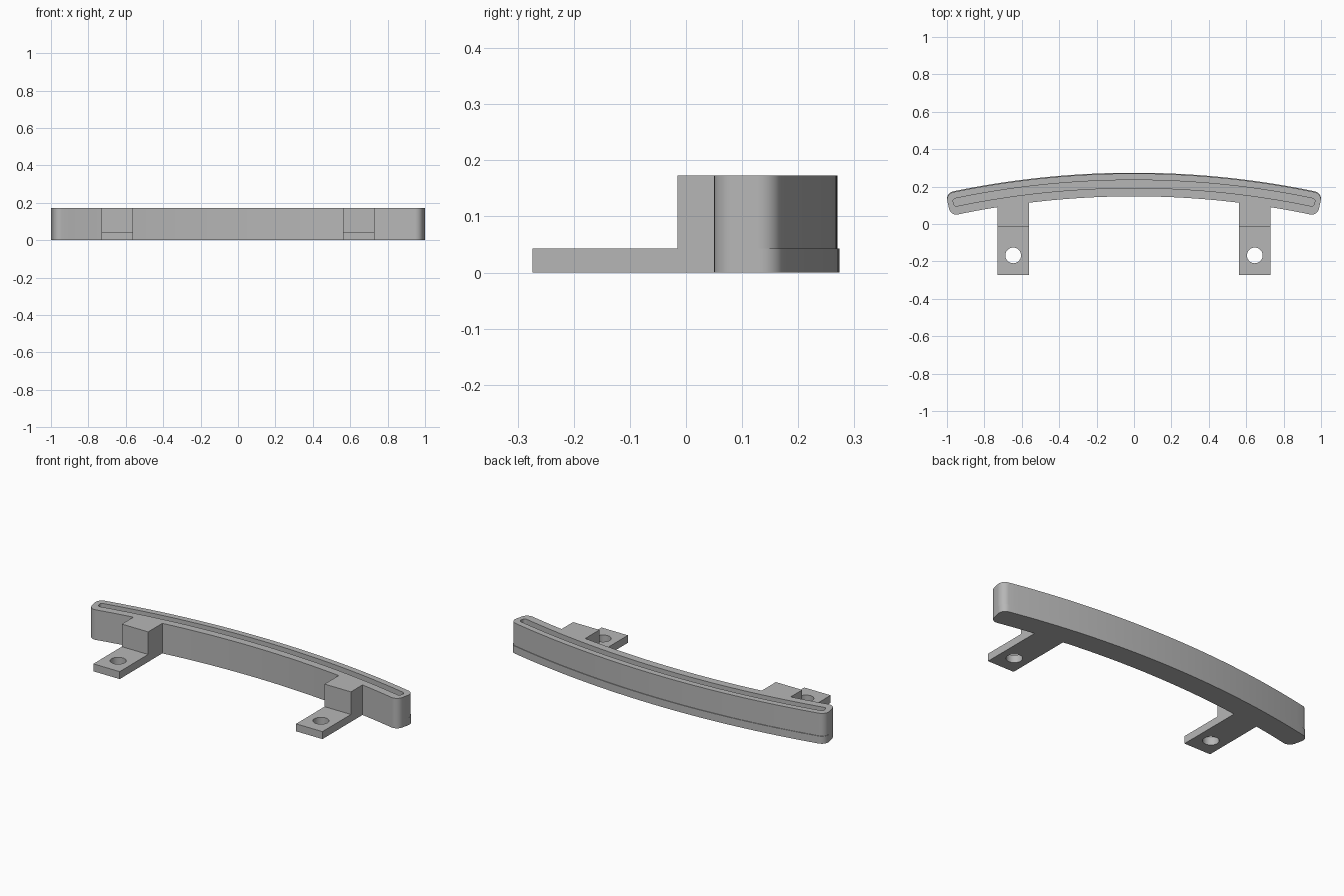
import bpy, bmesh
from math import sin, cos, pi, sqrt

cube = bpy.data.objects.get("Cube")
if cube:
    bpy.data.objects.remove(cube, do_unlink=True)

CY = -4.476                       # centre of the bar's arc
INNER, OUTER, SWEEP = 4.624, 4.75, 0.2137
TAB_IN, TAB_OUT = 0.562, 0.73     # tab sides
PLATE, TOP = 0.043, 0.173         # heights

grey = bpy.data.materials.new("plain_grey")
grey.use_nodes = True
grey.diffuse_color = (0.47, 0.47, 0.47, 1)
grey.node_tree.nodes["Principled BSDF"].inputs["Base Color"].default_value = (0.47, 0.47, 0.47, 1)


def polar(r, a):
    return r * sin(a), CY + r * cos(a)


def outline(ri, ro, sweep, c, tab_front=None, steps=24, corner=8):
    """Rounded arc band, optionally with a tab reaching forward on each side."""
    half = []
    a_out, a_in = sweep - c / (ro - c), sweep - c / (ri + c)
    for i in range(steps):
        half.append(polar(ro, a_out * i / steps))
    for r, a, start in ((ro - c, a_out, 0), (ri + c, a_in, pi / 2)):
        x, y = polar(r, a)
        for i in range(corner + 1):
            t = a + start + pi / 2 * i / corner
            half.append((x + c * sin(t), y + c * cos(t)))
    inner = [polar(ri, a_in * i / steps) for i in range(steps - 1, -1, -1)]
    if tab_front is None:
        half += inner
    else:
        def meet(x):
            return x, CY + sqrt(ri * ri - x * x)
        half += [p for p in inner if p[0] > TAB_OUT + 0.005]
        half += [meet(TAB_OUT), (TAB_OUT, tab_front), (TAB_IN, tab_front), meet(TAB_IN)]
        half += [p for p in inner if p[0] < TAB_IN - 0.005]
    return half + [(-x, y) for x, y in reversed(half[1:-1])]


def prism(name, points, z0, z1):
    bm = bmesh.new()
    face = bm.faces.new([bm.verts.new((x, y, z0)) for x, y in points])
    moved = bmesh.ops.extrude_face_region(bm, geom=[face])["geom"]
    bmesh.ops.translate(bm, vec=(0, 0, z1 - z0),
                        verts=[v for v in moved if isinstance(v, bmesh.types.BMVert)])
    bmesh.ops.recalc_face_normals(bm, faces=bm.faces)
    mesh = bpy.data.meshes.new(name)
    bm.to_mesh(mesh)
    bm.free()
    mesh.materials.append(grey)
    obj = bpy.data.objects.new(name, mesh)
    bpy.context.collection.objects.link(obj)
    return obj


def combine(target, other, operation):
    bpy.context.view_layer.objects.active = target
    mod = target.modifiers.new(operation.lower(), "BOOLEAN")
    mod.operation, mod.solver, mod.object = operation, "EXACT", other
    bpy.ops.object.modifier_apply(modifier=mod.name)
    bpy.data.objects.remove(other, do_unlink=True)


# Base plate with long tabs, and the slightly thinner upper wall with short blocks
bar = prism("curved_bar_with_tabs", outline(INNER, OUTER, SWEEP, 0.04, -0.274), 0, PLATE)
wall = prism("upper_wall", outline(INNER, OUTER - 0.004, SWEEP, 0.04, -0.015), PLATE, TOP)
combine(bar, wall, "UNION")

# Long groove in the top
groove = prism("groove_cutter", outline(4.669, 4.711, 0.2074, 0.015), PLATE, TOP + 0.05)
combine(bar, groove, "DIFFERENCE")

# Screw holes
for side in (-1, 1):
    circle = [(side * 0.646 + 0.042 * cos(2 * pi * i / 40), -0.168 + 0.042 * sin(2 * pi * i / 40))
              for i in range(40)]
    combine(bar, prism("hole_cutter", circle, -0.05, 0.1), "DIFFERENCE")

bpy.ops.object.select_all(action="DESELECT")
bar.select_set(True)
bpy.context.view_layer.objects.active = bar
bpy.ops.object.shade_smooth_by_angle(angle=pi / 6)
